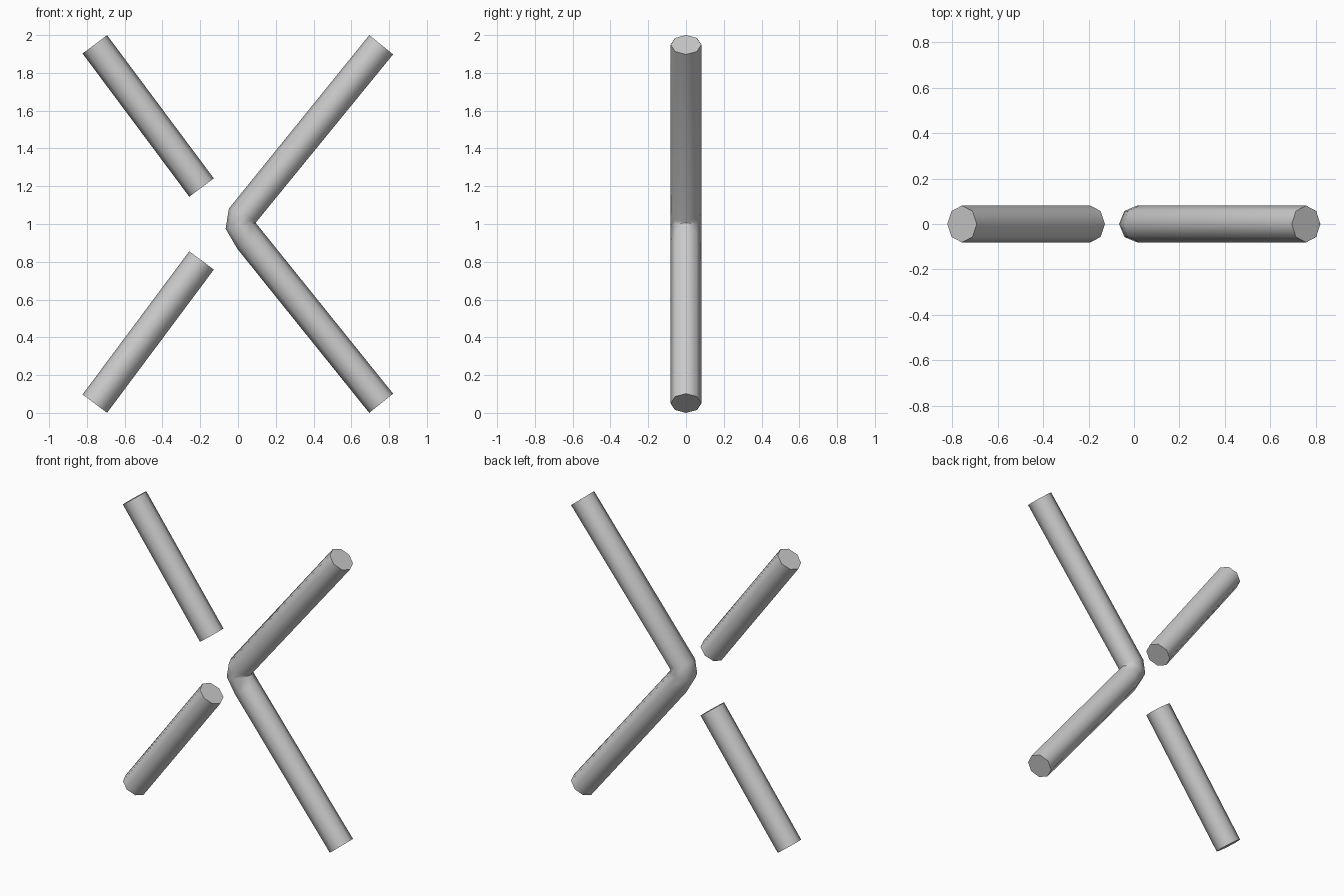
import bpy, bmesh, math
from mathutils import Vector

if "Cube" in bpy.data.objects:
    bpy.data.objects.remove(bpy.data.objects["Cube"])

RADIUS, SIDES = 0.081, 8


def tube(name, path):
    """Capped octagonal tube along a path of (x, z) points."""
    pts = [Vector((x, 0, z)) for x, z in path]
    bm = bmesh.new()
    rings = []
    for i, p in enumerate(pts):
        tangent = Vector()
        if i > 0:
            tangent += (p - pts[i - 1]).normalized()
        if i < len(pts) - 1:
            tangent += (pts[i + 1] - p).normalized()
        side = Vector((0, 1, 0)).cross(tangent.normalized())
        ring = []
        for k in range(SIDES):
            a = 2 * math.pi * k / SIDES
            offset = side * math.cos(a) + Vector((0, math.sin(a), 0))
            ring.append(bm.verts.new(p + offset * RADIUS))
        rings.append(ring)
    for r0, r1 in zip(rings, rings[1:]):
        for k in range(SIDES):
            n = (k + 1) % SIDES
            bm.faces.new((r0[k], r0[n], r1[n], r1[k]))
    bm.faces.new(rings[0])
    bm.faces.new(rings[-1])
    bmesh.ops.recalc_face_normals(bm, faces=bm.faces)
    mesh = bpy.data.meshes.new(name)
    bm.to_mesh(mesh)
    bm.free()
    obj = bpy.data.objects.new(name, mesh)
    bpy.context.collection.objects.link(obj)
    bpy.ops.object.select_all(action='DESELECT')
    obj.select_set(True)
    bpy.context.view_layer.objects.active = obj
    bpy.ops.object.shade_smooth_by_angle(angle=math.radians(50))
    return obj


# Two short straight rods on the left, mirrored about mid height
for name, s in (("upper_left_rod", 1), ("lower_left_rod", -1)):
    tube(name, [(-0.758, 1 + s * 0.951), (-0.193, 1 + s * 0.193)])

# Long bent rod on the right with a tight elbow
tube("bent_right_rod", [(0.758, 1.949), (0.025, 1.047), (0.014, 0.99),
                        (0.063, 0.915), (0.758, 0.051)])
